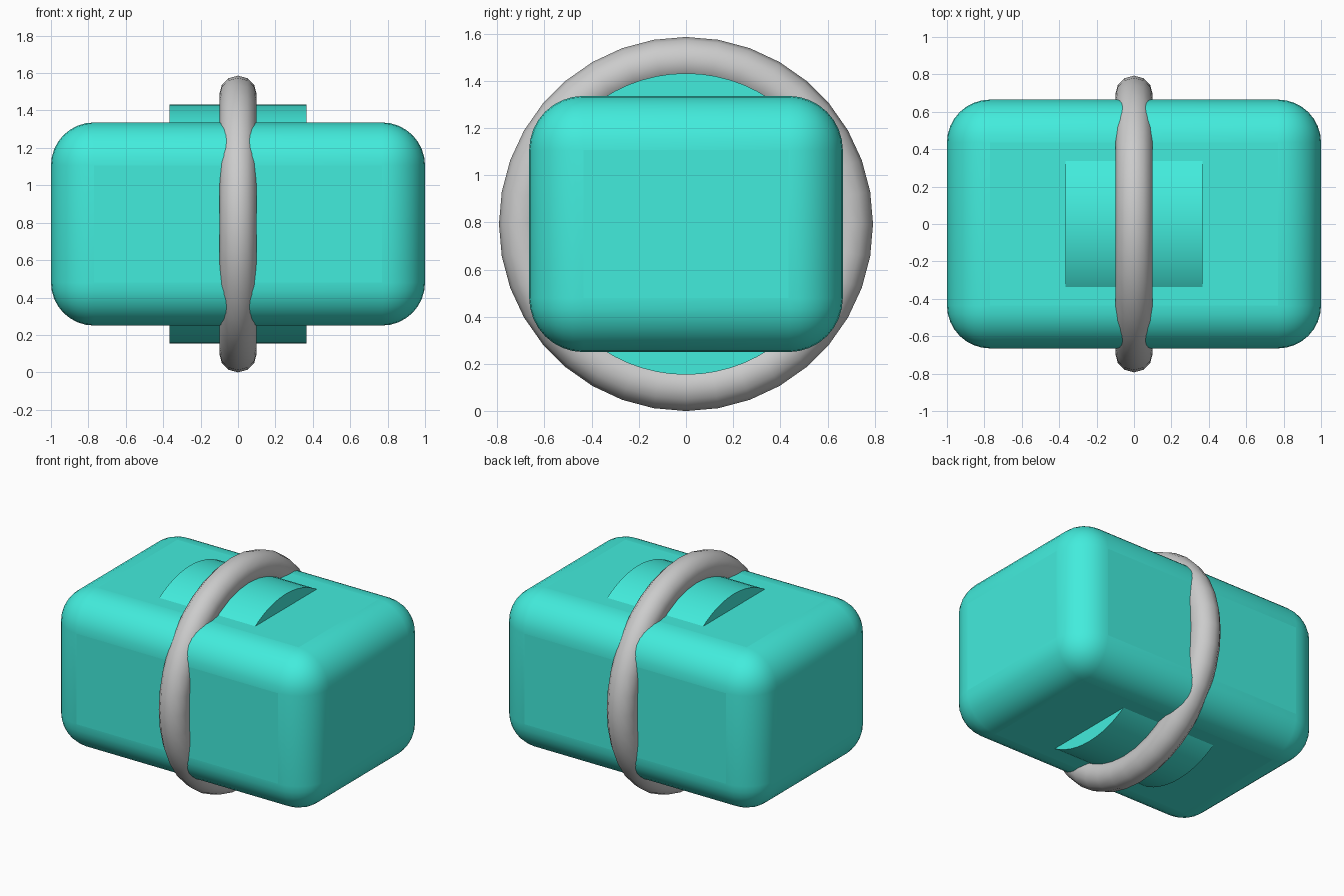
import bpy, math

if "Cube" in bpy.data.objects:
    bpy.data.objects.remove(bpy.data.objects["Cube"])

CZ = 0.793  # height of the shared centre axis

teal = bpy.data.materials.new("teal")
teal.diffuse_color = (0.055, 0.84, 0.72, 1)
teal.use_nodes = True
teal.node_tree.nodes["Principled BSDF"].inputs["Base Color"].default_value = teal.diffuse_color


def finish(name, mat=None, angle=35):
    ob = bpy.context.object
    ob.name = name
    bpy.ops.object.transform_apply(location=False, rotation=True, scale=True)
    if mat:
        ob.data.materials.append(mat)
    bpy.ops.object.shade_smooth_by_angle(angle=math.radians(angle))
    return ob


# rounded box body
bpy.ops.mesh.primitive_cube_add(size=2, location=(0, 0, CZ))
bpy.context.object.scale = (1, 0.665, 0.543)
body = finish("body", teal)
bevel = body.modifiers.new("rounding", 'BEVEL')
bevel.width = 0.23
bevel.segments = 8
bevel.limit_method = 'NONE'
bpy.ops.object.modifier_apply(modifier=bevel.name)
bpy.ops.object.shade_smooth_by_angle(angle=math.radians(35))

# drum lying along x, showing through top and bottom
bpy.ops.mesh.primitive_cylinder_add(vertices=64, radius=0.639, depth=0.735,
                                    location=(0, 0, CZ),
                                    rotation=(0, math.pi / 2, 0))
finish("drum", teal)

# ring around the middle
bpy.ops.mesh.primitive_torus_add(major_segments=36, minor_segments=12,
                                 major_radius=0.693, minor_radius=0.1,
                                 location=(0, 0, CZ),
                                 rotation=(0, math.pi / 2, 0))
finish("ring", angle=60)
